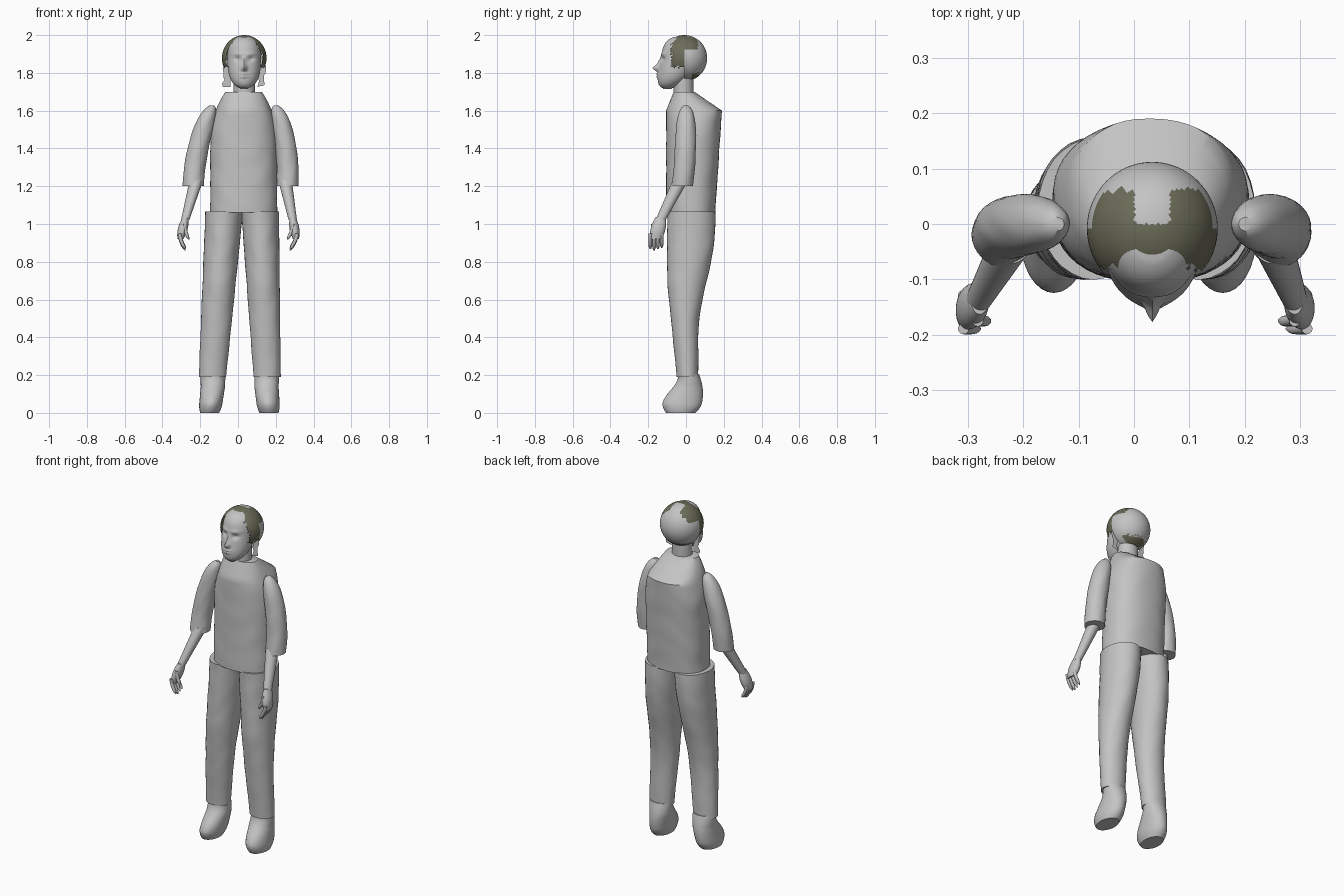
import bpy, bmesh, math, random
from math import sin, cos, sqrt, exp, pi

random.seed(4)
cube = bpy.data.objects.get("Cube")
if cube:
    bpy.data.objects.remove(cube)


def material(name, red, green, blue):
    mat = bpy.data.materials.new(name)
    mat.use_nodes = True
    colour = (red, green, blue, 1)
    mat.diffuse_color = colour
    mat.node_tree.nodes["Principled BSDF"].inputs["Base Color"].default_value = colour
    return mat


GREY = material("light grey", .55, .55, .55)
OLIVE = material("olive hair", .15, .15, .1)
HEAD_X = .033


def mix(start, end, amount):
    amount = min(max(amount, 0), 1)
    return start + (end - start) * amount


def ease(amount):
    amount = min(max(amount, 0), 1)
    return (1 - cos(pi * amount)) / 2


def finish(name, bm, materials=(GREY,)):
    bmesh.ops.recalc_face_normals(bm, faces=bm.faces)
    mesh = bpy.data.meshes.new(name)
    bm.to_mesh(mesh)
    bm.free()
    for mat in materials:
        mesh.materials.append(mat)
    part = bpy.data.objects.new(name, mesh)
    bpy.context.collection.objects.link(part)
    bpy.ops.object.select_all(action='DESELECT')
    part.select_set(True)
    bpy.context.view_layer.objects.active = part
    bpy.ops.object.shade_smooth_by_angle(angle=math.radians(42))


def loft(name, bottom, top, section, side=1, lean=None, sides=32, levels=24,
         power=1, ripple=0, sculpt=None):
    """Stack rounded rings; section(z, t) returns centre x, front y, back y, half width."""
    bm = bmesh.new()
    rings = []
    for level in range(levels + 1):
        t = level / levels
        z = mix(bottom, top, t)
        centre, front, back, half = section(z, t)
        ring = []
        for step in range(sides):
            angle = math.tau * step / sides
            c, s = cos(angle), sin(angle)
            swell = 1 + ripple * sin(34 * z + 2 * sin(3 * angle)) * cos(2 * angle + 9 * z)
            x = centre + half * swell * math.copysign(abs(c) ** power, c)
            y = (front + back) / 2 + (back - front) / 2 * swell * math.copysign(abs(s) ** power, s)
            if sculpt:
                y += sculpt(x, y, z)
            shift = lean(z) if lean else 0
            ring.append(bm.verts.new((side * x + shift, y, z)))
        rings.append(ring)
    for low, high in zip(rings, rings[1:]):
        for i in range(sides):
            bm.faces.new((low[i - 1], low[i], high[i], high[i - 1]))
    bm.faces.new(rings[0])
    bm.faces.new(rings[-1])
    finish(name, bm)


# Shirt body with sloping shoulders
def shirt(z, t):
    slope = (z - 1.6) / .1
    back = mix(mix(.155, .19, (z - 1.06) / .54), .045, slope)
    front = mix(-.105, -.065, slope)
    half = .177 - .08 * (max(z - 1.45, 0) / .25) ** 2
    return .03, front, back, half


loft("shirt", 1.06, 1.7, shirt, sides=48, levels=32, power=.85, ripple=.008)


# Neck
def neck(z, t):
    return HEAD_X, -.065, .04, .057


loft("neck", 1.64, 1.82, neck)


# Head with brow, nose, eye sockets and lips pushed out of the face
def head(z, t):
    reach = (t - .6) / (.6 if t < .6 else .42)
    half = max(.088 * sqrt(1 - abs(reach) ** 3), .02)
    centre = -.03 - .07 * (1 - t) ** 2.5
    depth = half * 1.08
    return HEAD_X, centre - depth, centre + depth, half


def face(x, y, z):
    def bump(across, height, width, tall, push):
        dx = (abs(x - HEAD_X) - across) / width
        dz = (z - height) / tall
        return push * exp(-dx * dx - dz * dz)

    if y > -.07:
        return 0
    nose = bump(0, 1.825, .013, .016, -.028) + bump(0, 1.85, .01, .03, -.012)
    eyes = bump(.034, 1.872, .017, .013, .012) + bump(.034, 1.9, .026, .01, -.005)
    lips = bump(0, 1.793, .022, .006, -.008) + bump(0, 1.779, .02, .006, -.007)
    return nose + eyes + lips


loft("head", 1.715, 1.99, head, sides=72, levels=72, sculpt=face)

# Hair cap: grey scalp with olive crown, temples and nape, open at the face
bm = bmesh.new()
bmesh.ops.create_uvsphere(bm, u_segments=80, v_segments=48, radius=1)
for vert in bm.verts:
    vert.co.x = HEAD_X + vert.co.x * .118
    vert.co.y = vert.co.y * .12 - .008
    vert.co.z = vert.co.z * .122 + 1.878
opening = []
for f in bm.faces:
    x, y, z = f.calc_center_median()
    ragged = random.uniform(-.007, .007)
    across = abs(x - HEAD_X)
    if y < -.008:
        fringe = z > 1.952 + ragged
        temple = across > .075 and y > ragged - .078 and z > 1.832 + ragged
        f.material_index = 1
        if not (fringe or temple):
            opening.append(f)
    else:
        bald = across < .032 and y > 0
        crown = z > 1.925 and y < .062 + ragged and not bald
        nape = y > .03 and z < 1.797 + ragged
        f.material_index = int(crown or nape)
bmesh.ops.delete(bm, geom=opening, context='FACES')
finish("hair_cap", bm, (GREY, OLIVE))


# Parts that come in pairs; the stance leans slightly to one side
def leg_lean(z):
    return .007 + .014 * z


def arm_lean(z):
    return .043 * (z - .9)


def trouser(z, t):
    front = mix(-.05, -.1, (z - .2) / .5)
    back = mix(.065, .155, ease((z - .4) / .6))
    return mix(.145, .095, t), front, back, mix(.072, .1, t)


def shoe(z, t):
    tuck = .02 * (1 - min(t * 4, 1)) ** 2
    instep = ease((t - .2) / .75)
    front = mix(-.125, -.042, instep) + tuck
    back = .07 + .02 * sin(pi * t) - tuck
    return mix(.157, .142, t * 1.5), front, back, mix(.06, .066, t) - tuck / 2


def sleeve(z, t):
    radius = .055 * sqrt(1.05 - t ** 6)
    centre = -.02 * (1 - t) ** 3
    return .25 - .08 * t * t, centre - radius, centre + radius, radius


def forearm(z, t):
    radius = mix(.022, .036, t)
    centre = mix(-.135, -.03, t)
    return mix(.285, .235, t), centre - radius - .005, centre + radius + .005, radius


def palm(z, t):
    belly = sin(pi * t) * .01
    return mix(.306, .284, t), -mix(.19, .163, t) - belly, -mix(.128, .108, t) + belly, .016 + belly


def digit(centre, tip, root):
    def section(z, t):
        radius = .01 * sqrt(min(t * 4 + .1, 1))
        return mix(tip, root, sin(t * pi / 2)), centre - radius, centre + radius, radius
    return section


for side, label in ((1, "left"), (-1, "right")):
    # Trouser leg and shoe
    loft(label + "_trouser_leg", .19, 1.065, trouser, side, leg_lean, levels=32, ripple=.012)
    loft(label + "_shoe", 0, .205, shoe, side, leg_lean)

    # Sleeve, forearm and palm
    loft(label + "_sleeve", 1.2, 1.628, sleeve, side, arm_lean, levels=32, ripple=.02)
    loft(label + "_forearm", 1.02, 1.23, forearm, side, arm_lean)
    loft(label + "_palm", .92, 1.035, palm, side, arm_lean)

    # Curled fingers and thumb
    for i, name in enumerate(("index", "middle", "ring", "little")):
        tip_z = .86 + .007 * abs(i - 1)
        loft(f"{label}_{name}_finger", tip_z, .95, digit(.02 * i - .189, .278, .31),
             side, arm_lean, sides=12, levels=10)
    loft(label + "_thumb", .918, 1, digit(-.175, .262, .286), side, arm_lean, sides=12, levels=10)

    # Ragged side lock hanging beside the cheek
    bm = bmesh.new()
    pairs = []
    for i in range(9):
        z = mix(1.87, 1.73, i / 8)
        outer = .113 + random.uniform(-.01, .006)
        inner = mix(.085, .07, i / 8) + random.uniform(-.005, .005)
        pairs.append([bm.verts.new((HEAD_X + side * x, -.012, z + random.uniform(-.006, .006)))
                      for x in (inner, outer)])
    for (a, b), (c, d) in zip(pairs, pairs[1:]):
        bm.faces.new((a, b, d, c))
    bmesh.ops.solidify(bm, geom=list(bm.faces), thickness=.005)
    finish(label + "_side_lock", bm)
